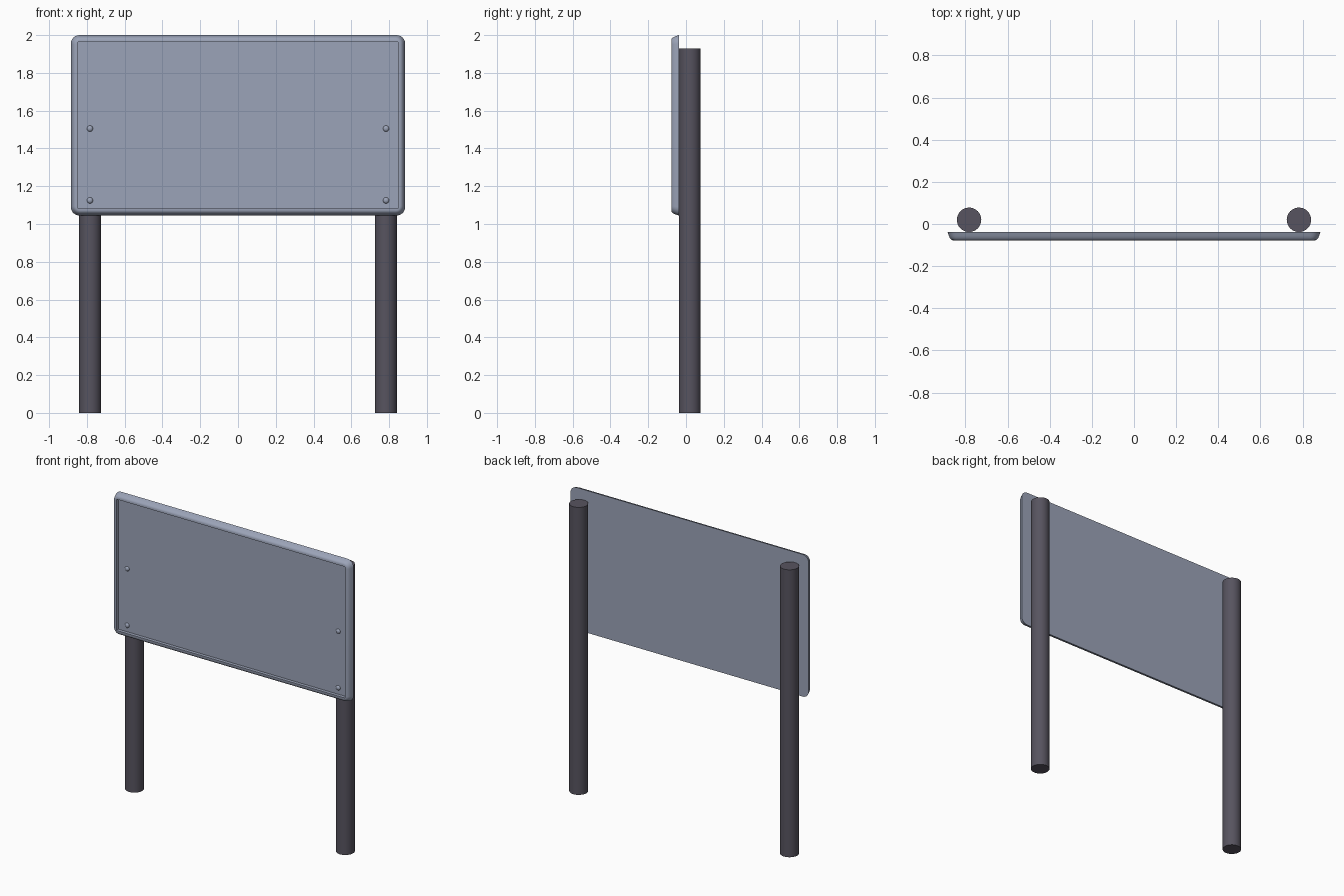
import bpy, bmesh, math
from mathutils import Matrix

if "Cube" in bpy.data.objects:
    bpy.data.objects.remove(bpy.data.objects["Cube"])


def material(name, rgb):
    m = bpy.data.materials.new(name)
    m.diffuse_color = (*rgb, 1)
    m.use_nodes = True
    m.node_tree.nodes["Principled BSDF"].inputs["Base Color"].default_value = m.diffuse_color
    return m


PANEL = material("pale blue grey", (0.33, 0.37, 0.48))
POST = material("dark grey", (0.095, 0.088, 0.115))


def finish(bm, name, mat, angle=35):
    bmesh.ops.recalc_face_normals(bm, faces=bm.faces)
    me = bpy.data.meshes.new(name)
    bm.to_mesh(me)
    bm.free()
    me.materials.append(mat)
    ob = bpy.data.objects.new(name, me)
    bpy.context.collection.objects.link(ob)
    bpy.ops.object.select_all(action='DESELECT')
    ob.select_set(True)
    bpy.context.view_layer.objects.active = ob
    bpy.ops.object.shade_smooth_by_angle(angle=math.radians(angle))
    return ob


def ring(bm, inset, y, r, seg=6):
    """Rounded rectangle of vertices facing -y."""
    hx, hz, zc = 0.885 - inset, 0.4775 - inset, 1.5225
    verts = []
    for k, (sx, sz) in enumerate(((1, 1), (-1, 1), (-1, -1), (1, -1))):
        for i in range(seg + 1):
            a = math.pi / 2 * (k + i / seg)
            verts.append(bm.verts.new((sx * (hx - r) + r * math.cos(a), y,
                                       zc + sz * (hz - r) + r * math.sin(a))))
    return verts


# Sign board: rounded rim around a recessed face
bm = bmesh.new()
profile = [(0, -0.038, 0.045), (0.006, -0.056, 0.042), (0.011, -0.067, 0.038),
           (0.018, -0.075, 0.032), (0.026, -0.078, 0.025),
           (0.037, -0.078, 0.002), (0.037, -0.056, 0.002)]
rings = [ring(bm, *p) for p in profile]
for a, b in zip(rings, rings[1:]):
    for i in range(len(a)):
        j = (i + 1) % len(a)
        bm.faces.new((a[i], a[j], b[j], b[i]))
bm.faces.new(rings[0])
bm.faces.new(rings[-1])
finish(bm, "sign_board", PANEL)

for side, sx in (("left", -1), ("right", 1)):
    # Round posts
    bm = bmesh.new()
    bmesh.ops.create_cone(bm, cap_ends=True, segments=32, radius1=0.058, radius2=0.058,
                          depth=1.93, matrix=Matrix.Translation((sx * 0.783, 0.02, 0.965)))
    finish(bm, side + "_post", POST)
    # Domed bolt heads
    for level, z in (("lower", 1.125), ("upper", 1.505)):
        bm = bmesh.new()
        mat = Matrix.Translation((sx * 0.784, -0.056, z)) @ Matrix.Diagonal((1, 0.7, 1, 1))
        bmesh.ops.create_uvsphere(bm, u_segments=16, v_segments=10, radius=0.016, matrix=mat)
        finish(bm, f"{side}_{level}_bolt", PANEL)
